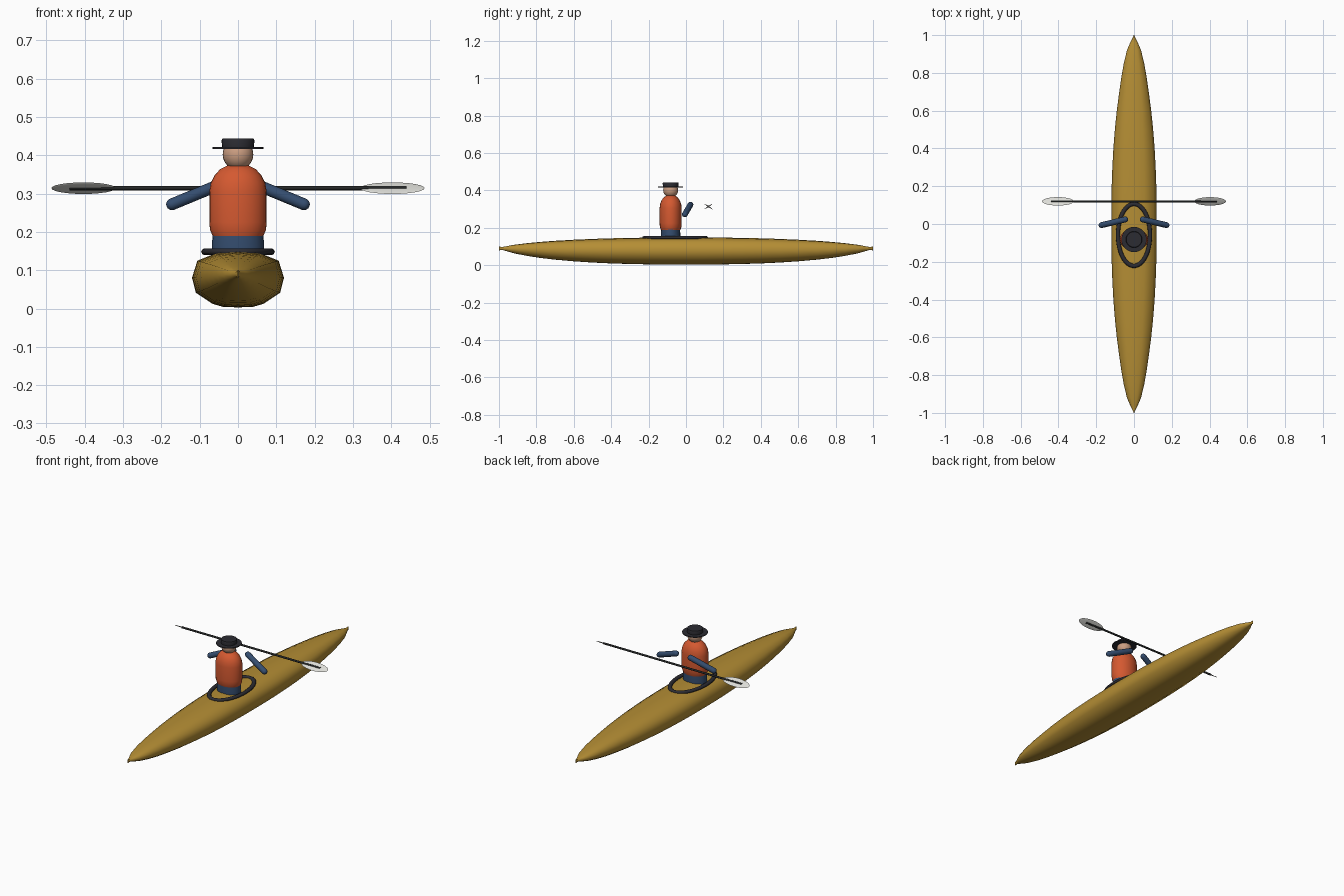
import bpy, bmesh, math
from mathutils import Vector

if "Cube" in bpy.data.objects:
    bpy.data.objects.remove(bpy.data.objects["Cube"])


def material(name, rgb):
    m = bpy.data.materials.new(name)
    m.diffuse_color = (*rgb, 1)
    m.use_nodes = True
    m.node_tree.nodes["Principled BSDF"].inputs["Base Color"].default_value = m.diffuse_color
    return m


YELLOW = material("hull yellow", (0.46, 0.27, 0.035))
ORANGE = material("vest orange", (0.66, 0.10, 0.03))
BLUE = material("sleeve blue", (0.035, 0.075, 0.16))
DARK = material("dark trim", (0.025, 0.025, 0.032))
SKIN = material("skin", (0.60, 0.34, 0.22))
WHITE = material("blade white", (0.72, 0.72, 0.68))
BLACK = material("shaft black", (0.018, 0.02, 0.02))


def finish(name, bm, mat, angle=40):
    """Turn a bmesh into a named, smooth-shaded object."""
    bmesh.ops.recalc_face_normals(bm, faces=bm.faces)
    me = bpy.data.meshes.new(name)
    bm.to_mesh(me)
    bm.free()
    me.materials.append(mat)
    ob = bpy.data.objects.new(name, me)
    bpy.context.collection.objects.link(ob)
    bpy.ops.object.select_all(action='DESELECT')
    ob.select_set(True)
    bpy.context.view_layer.objects.active = ob
    bpy.ops.object.shade_smooth_by_angle(angle=math.radians(angle))
    return ob


def loft(name, rings, mat, angle=40):
    """Skin a list of equal-length closed rings and cap both ends."""
    bm = bmesh.new()
    rows = [[bm.verts.new(p) for p in ring] for ring in rings]
    n = len(rows[0])
    for a, b in zip(rows, rows[1:]):
        for i in range(n):
            j = (i + 1) % n
            bm.faces.new((a[i], a[j], b[j], b[i]))
    bm.faces.new(rows[0])
    bm.faces.new(rows[-1])
    return finish(name, bm, mat, angle)


def lathe(name, profile, mat, y=0.0, depth=1.0, n=24, angle=40):
    """Stack round or oval rings from (radius, z) pairs; depth squashes y."""
    rings = [[(r * math.cos(t), y + depth * r * math.sin(t), z)
              for t in (2 * math.pi * i / n for i in range(n))]
             for r, z in profile]
    return loft(name, rings, mat, angle)


def capsule(name, a, b, r, mat, n=16, round_ends=True):
    """Rod between two points, optionally with domed ends."""
    a, b = Vector(a), Vector(b)
    length = (b - a).length
    if round_ends:
        arc = [math.radians(d) for d in (5, 25, 45, 65, 90)]
        prof = [(r * math.sin(t), -r * math.cos(t)) for t in arc]
        prof += [(p, length - z) for p, z in reversed(prof)]
    else:
        prof = [(r, 0), (r, length)]
    ob = lathe(name, prof, mat, n=n)
    ob.location = a
    ob.rotation_euler = (b - a).to_track_quat('Z', 'Y').to_euler()
    return ob


# Hull: one cross-section scaled along the length, same bow and stern
half = [(0, .149), (.055, .145), (.106, .125), (.12, .08),
        (.11, .041), (.066, .012), (.038, .004), (0, .003)]
section = half + [(-x, z) for x, z in half[-2:0:-1]]
stations = [(0, 1, 1), (.1, .997, .995), (.2, .985, .98), (.3, .955, .955),
            (.4, .91, .92), (.5, .845, .865), (.6, .76, .79), (.7, .65, .69),
            (.78, .555, .585), (.85, .45, .465), (.92, .31, .31),
            (.96, .17, .18), (.985, .06, .10), (1, .01, .15)]
both_ends = [(-y, w, h) for y, w, h in stations[:0:-1]] + stations
hull_rings = []
for y, w, h in both_ends:
    centre = .085 + .006 * abs(y) ** 4
    hull_rings.append([(x * w, y, centre + (z - .085) * h) for x, z in section])
loft("hull", hull_rings, YELLOW, 60)

# Cockpit rim: oval tube on the deck
bm = bmesh.new()
N, M = 48, 10
grid = []
for i in range(N):
    t = 2 * math.pi * i / N
    out = Vector((math.cos(t) / .085, math.sin(t) / .164, 0)).normalized()
    c = Vector((.085 * math.cos(t), -.058 + .164 * math.sin(t), .148))
    grid.append([bm.verts.new(c + out * .011 * math.cos(s) + Vector((0, 0, .009 * math.sin(s))))
                 for s in (2 * math.pi * k / M for k in range(M))])
for i in range(N):
    for k in range(M):
        a, b = grid[i], grid[(i + 1) % N]
        bm.faces.new((a[k], b[k], b[(k + 1) % M], a[(k + 1) % M]))
finish("cockpit_rim", bm, DARK, 60)

# Paddler body
PY = -.082
lathe("hips", [(.066, .13), (.068, .165), (.066, .20)], BLUE, PY, .76)
lathe("torso", [(.066, .189), (.073, .205), (.075, .225), (.075, .305),
                (.071, .328), (.061, .348), (.046, .364), (.028, .373), (.006, .377)],
      ORANGE, PY, .79)
head = [(.040 * math.sin(t), .402 - .040 * math.cos(t))
        for t in (math.radians(4 + 172 * i / 12) for i in range(13))]
lathe("head", head, SKIN, PY)

# Hat
lathe("hat_brim", [(.067, .4165), (.067, .421)], DARK, PY)
lathe("hat_crown", [(.041, .419), (.043, .438), (.041, .443)], DARK, PY)

# Arms, paddle shaft and feathered blades
PADDLE_Y, PADDLE_Z = .12, .314
for side, s in (("left", -1), ("right", 1)):
    capsule(side + "_arm", (s * .046, .024, .324), (s * .172, -.006, .272), .0155, BLUE)
    bm = bmesh.new()
    bmesh.ops.create_uvsphere(bm, u_segments=24, v_segments=12, radius=1)
    for v in bm.verts:
        v.co = Vector((v.co.x * .084, v.co.y * .027, v.co.z * .0025))
    blade = finish(side + "_blade", bm, WHITE, 60)
    blade.location = (s * .403, PADDLE_Y, PADDLE_Z)
    blade.rotation_euler = (s * math.radians(34), 0, 0)
capsule("paddle_shaft", (-.44, PADDLE_Y, PADDLE_Z), (.44, PADDLE_Y, PADDLE_Z),
        .0055, BLACK, 12, False)
